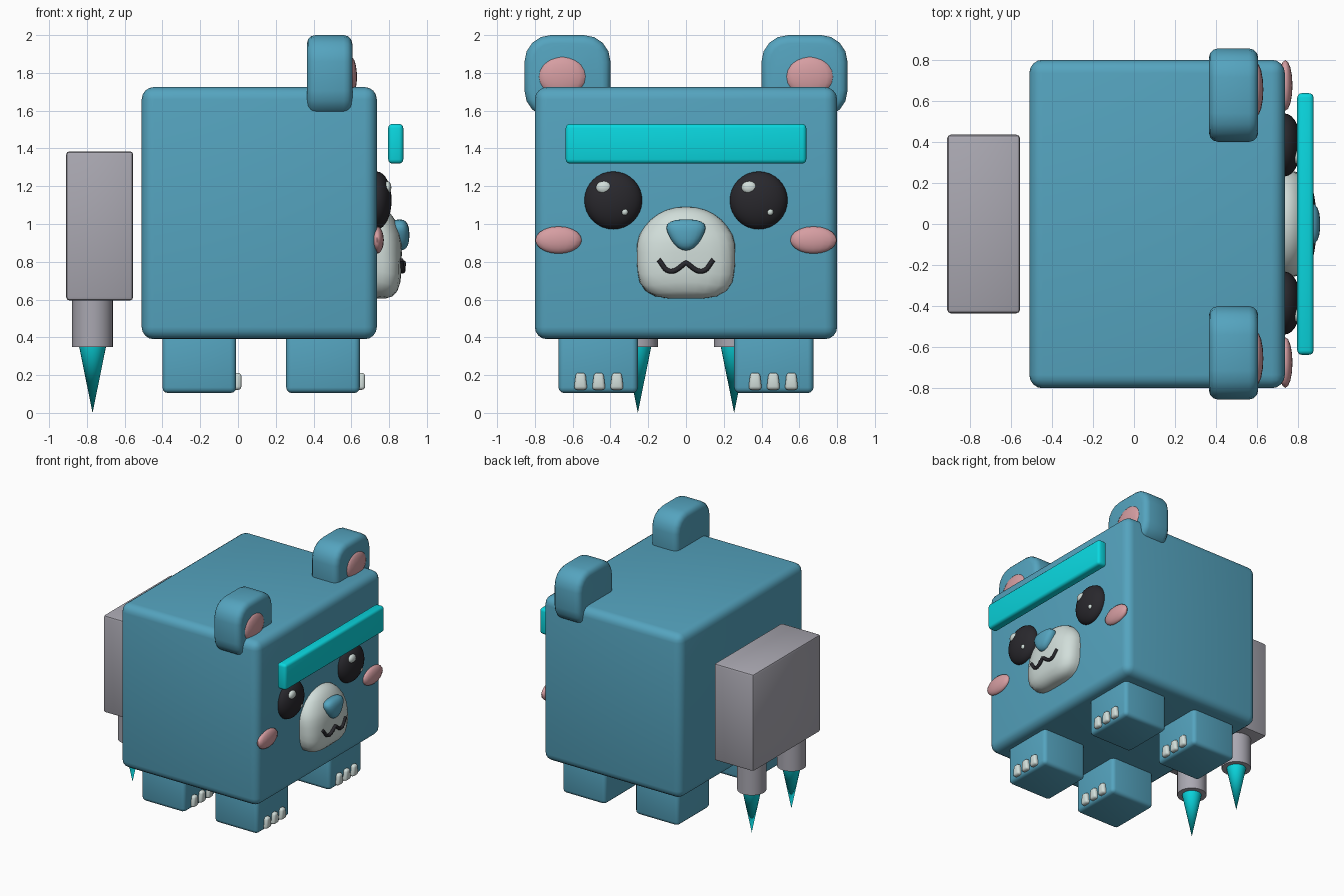
import bpy, bmesh, math
from mathutils import Vector

cube = bpy.data.objects.get("Cube")
if cube:
    bpy.data.objects.remove(cube, do_unlink=True)


def material(name, r, g, b):
    m = bpy.data.materials.new(name)
    m.use_nodes = True
    m.diffuse_color = (r, g, b, 1)
    m.node_tree.nodes["Principled BSDF"].inputs["Base Color"].default_value = (r, g, b, 1)
    return m


BLUE = material("bear blue", 0.09, 0.37, 0.52)
CYAN = material("bright cyan", 0.003, 0.68, 0.74)
PINK = material("soft pink", 0.67, 0.34, 0.36)
BLACK = material("soft black", 0.022, 0.021, 0.026)
WHITE = material("off white", 0.64, 0.73, 0.70)
GREY = material("metal grey", 0.40, 0.39, 0.44)


def finish(name, bm, mat, angle=35):
    bmesh.ops.recalc_face_normals(bm, faces=bm.faces)
    me = bpy.data.meshes.new(name)
    bm.to_mesh(me)
    bm.free()
    ob = bpy.data.objects.new(name, me)
    bpy.context.collection.objects.link(ob)
    me.materials.append(mat)
    bpy.ops.object.select_all(action="DESELECT")
    ob.select_set(True)
    bpy.context.view_layer.objects.active = ob
    bpy.ops.object.shade_smooth_by_angle(angle=math.radians(angle))
    return ob


def box(name, xs, ys, zs, mat, bevel=0.02, segments=3, round_x=0):
    """Bevelled box; round_x first rounds the edges running along x."""
    bm = bmesh.new()
    bmesh.ops.create_cube(bm, size=1)
    for v in bm.verts:
        v.co = [lo + (hi - lo) * (c + 0.5) for c, (lo, hi) in zip(v.co, (xs, ys, zs))]
    if round_x:
        along = [e for e in bm.edges
                 if abs((e.verts[0].co - e.verts[1].co).normalized().x) > 0.9]
        bmesh.ops.bevel(bm, geom=along, offset=round_x, segments=4,
                        profile=0.5, affect="EDGES")
    sharp = [e for e in bm.edges if e.calc_face_angle(0) > 0.8]
    bmesh.ops.bevel(bm, geom=sharp, offset=bevel, segments=segments,
                    profile=0.5, affect="EDGES")
    return finish(name, bm, mat, 40)


def ball(name, centre, radii, mat, segments=20, shape=None):
    """Ellipsoid, optionally reshaped by a rule on the unit sphere."""
    bm = bmesh.new()
    bmesh.ops.create_uvsphere(bm, u_segments=segments, v_segments=segments // 2 + 2, radius=1)
    for v in bm.verts:
        p = shape(v.co) if shape else v.co
        v.co = [c + r * q for c, r, q in zip(centre, radii, p)]
    return finish(name, bm, mat, 60)


def cone(name, centre, z_low, z_high, r_low, r_high, mat):
    bm = bmesh.new()
    bmesh.ops.create_cone(bm, cap_ends=True, segments=24, radius1=r_low,
                          radius2=r_high, depth=z_high - z_low)
    bmesh.ops.translate(bm, verts=bm.verts, vec=(*centre, (z_low + z_high) / 2))
    return finish(name, bm, mat)


def muzzle_shape(d):
    # round on top, squarer towards the chin
    n = 2.9 - 0.8 * max(-1, min(1, d.z * 2))
    return d / sum(abs(c) ** n for c in d) ** (1 / n)


def nose_shape(d):
    # rounded triangle, widest near the top
    n = 2.6
    p = d / sum(abs(c) ** n for c in d) ** (1 / n)
    return Vector((p.x, p.y * (0.78 + 0.32 * p.z), p.z))


# Body
box("body", (-0.51, 0.735), (-0.8, 0.8), (0.39, 1.725), BLUE, 0.065, 4)

# Paired parts
for side, s in (("left", 1), ("right", -1)):
    def span(a, b):
        return sorted((s * a, s * b))

    box(side + "_ear", (0.365, 0.605), span(0.4, 0.855), (1.565, 2.0), BLUE, 0.045, 3, 0.14)
    ball(side + "_inner_ear", (0.595, s * 0.655, 1.78), (0.035, 0.13, 0.108), PINK, 16)
    ball(side + "_cheek", (0.737, s * 0.675, 0.915), (0.035, 0.123, 0.072), PINK, 16)

    # Eye, with both highlights offset the same way on each side
    y = s * 0.385
    ball(side + "_eye", (0.735, y, 1.125), (0.078, 0.153, 0.153), BLACK, 28)
    ball(side + "_large_highlight", (0.79, y - 0.05, 1.193), (0.022, 0.042, 0.034), WHITE, 12)
    ball(side + "_small_highlight", (0.795, y + 0.06, 1.064), (0.012, 0.018, 0.018), WHITE, 10)

    # Legs with three claws each
    for end, x in (("front", 0.645), ("back", -0.01)):
        leg = end + "_" + side
        box(leg + "_leg", (x - 0.39, x), span(0.255, 0.675), (0.105, 0.45), BLUE, 0.03)
        for i in (-1, 0, 1):
            yc = s * 0.462 + i * 0.096
            claw = box(f"{leg}_claw_{i + 2}", (x - 0.03, x + 0.028),
                       (yc - 0.036, yc + 0.036), (0.122, 0.212), WHITE, 0.018)
            for v in claw.data.vertices:
                taper = 1 - 0.3 * (v.co.z - 0.122) / 0.09
                v.co.y = yc + (v.co.y - yc) * taper

    # Thruster and flame
    spot = (-0.77, s * 0.255)
    cone(side + "_thruster", spot, 0.35, 0.62, 0.108, 0.108, GREY)
    cone(side + "_flame", spot, 0, 0.36, 0, 0.073, CYAN)

# Jet pack and visor band
box("jet_pack", (-0.91, -0.555), (-0.435, 0.435), (0.595, 1.385), GREY, 0.018, 2)
box("visor_band", (0.795, 0.875), (-0.637, 0.637), (1.32, 1.53), CYAN, 0.022)

# Muzzle and nose
ball("muzzle", (0.735, 0, 0.848), (0.132, 0.26, 0.243), WHITE, 28, muzzle_shape)
ball("nose", (0.855, 0, 0.942), (0.052, 0.118, 0.082), BLUE, 24, nose_shape)

# Mouth: a bent tube following the muzzle
curve = bpy.data.curves.new("mouth", "CURVE")
curve.dimensions = "3D"
curve.bevel_depth = 0.013
curve.bevel_resolution = 2
curve.use_fill_caps = True
curve.resolution_u = 6
curve.materials.append(BLACK)
spline = curve.splines.new("BEZIER")
path = [(-0.145, 0.81), (-0.085, 0.75), (0, 0.795), (0.085, 0.75), (0.145, 0.81)]
spline.bezier_points.add(len(path) - 1)
for p, (y, z) in zip(spline.bezier_points, path):
    p.co = (0.876 - 0.6 * y * y, y, z)
    kind = "VECTOR" if y == 0 else "AUTO"
    p.handle_left_type = p.handle_right_type = kind
mouth = bpy.data.objects.new("mouth", curve)
bpy.context.collection.objects.link(mouth)
